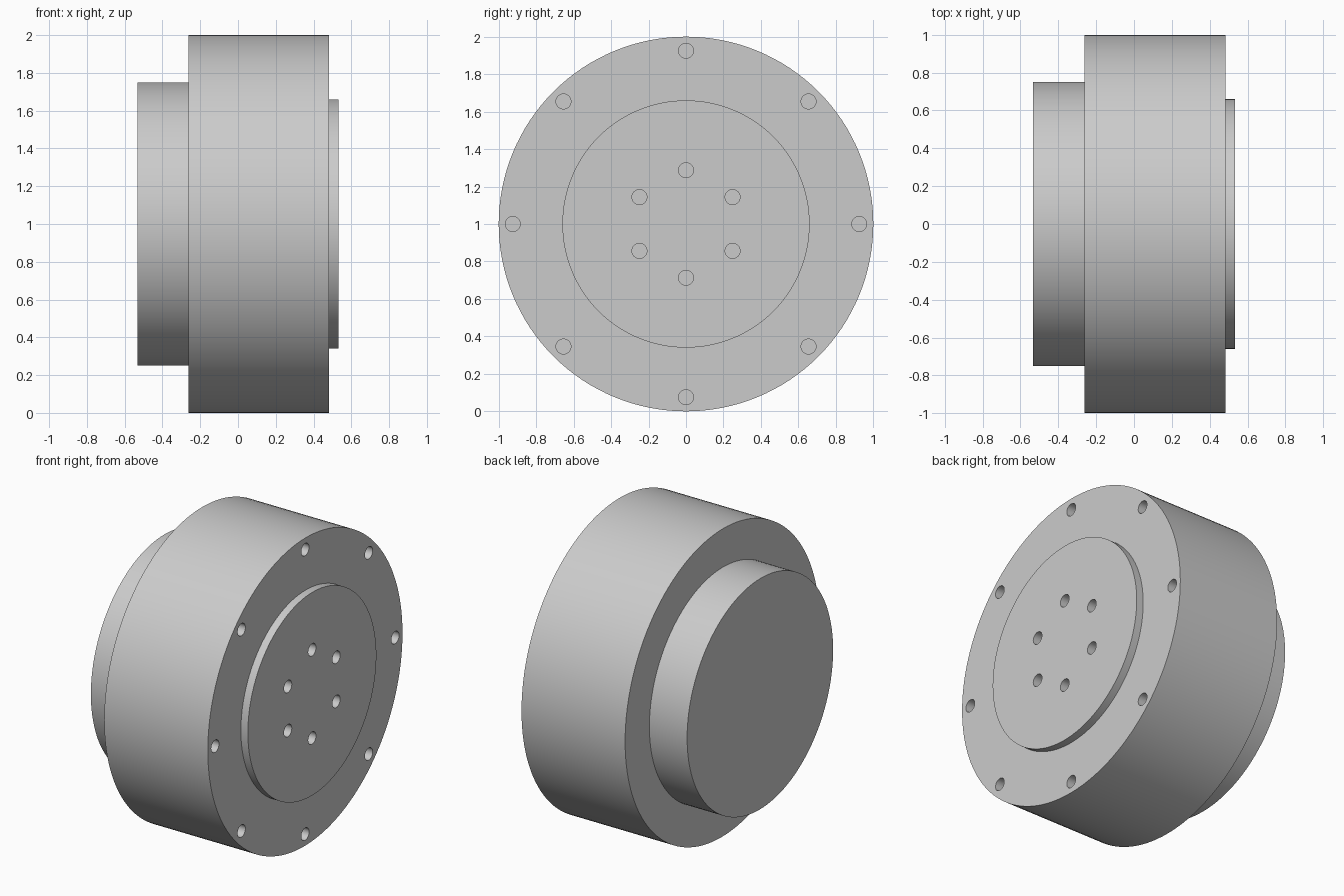
import bpy
import bmesh
import math
from mathutils import Matrix, Vector

cube = bpy.data.objects.get("Cube")
if cube:
    bpy.data.objects.remove(cube, do_unlink=True)

# Material
GREY = (0.6, 0.6, 0.6, 1)
grey = bpy.data.materials.new("plain grey")
grey.use_nodes = True
grey.diffuse_color = GREY
grey.node_tree.nodes["Principled BSDF"].inputs["Base Color"].default_value = GREY

# Main dimensions along the x axis
AXIS_Z = 1.0
BACK, HOUSING_BACK, HOUSING_FRONT, FRONT = -0.533, -0.262, 0.483, 0.533
SEAT = 0.25
COVER_R, HOUSING_R, FLANGE_R = 0.75, 1.0, 0.66
HOLE_R, HOLE_DEPTH = 0.04, 0.15


def finish(name, bm):
    bmesh.ops.recalc_face_normals(bm, faces=bm.faces)
    mesh = bpy.data.meshes.new(name)
    bm.to_mesh(mesh)
    bm.free()
    mesh.materials.append(grey)
    obj = bpy.data.objects.new(name, mesh)
    bpy.context.collection.objects.link(obj)
    return obj


def turned(name, profile, segments=128):
    """Closed body turned about the x axis; profile is (x, radius) points."""
    bm = bmesh.new()
    rings = []
    for x, r in profile:
        angles = [math.tau * i / segments for i in range(segments)]
        rings.append([bm.verts.new((x, r * math.cos(a), AXIS_Z + r * math.sin(a)))
                      for a in angles])
    for a, b in zip(rings, rings[1:]):
        for i in range(segments):
            j = (i + 1) % segments
            bm.faces.new((a[i], a[j], b[j], b[i]))
    bm.faces.new(rings[0])
    bm.faces.new(rings[-1])
    return finish(name, bm)


def drill_circle(obj, count, circle_r, face_x):
    """Drill evenly spaced blind holes into the face at face_x."""
    bm = bmesh.new()
    turn = Matrix.Rotation(math.pi / 2, 4, 'Y')
    for i in range(count):
        a = math.pi / 2 + math.tau * i / count
        centre = Vector((face_x, circle_r * math.cos(a), AXIS_Z + circle_r * math.sin(a)))
        bmesh.ops.create_cone(bm, cap_ends=True, segments=32, radius1=HOLE_R,
                              radius2=HOLE_R, depth=2 * HOLE_DEPTH,
                              matrix=Matrix.Translation(centre) @ turn)
    cutter = finish("hole_cutter", bm)
    cutter.hide_render = True
    mod = obj.modifiers.new("holes", 'BOOLEAN')
    mod.operation = 'DIFFERENCE'
    mod.solver = 'EXACT'
    mod.object = cutter
    bpy.context.view_layer.objects.active = obj
    bpy.ops.object.modifier_apply(modifier=mod.name)
    bpy.data.objects.remove(cutter, do_unlink=True)


# Rear cover
rear_cover = turned("rear_cover", [(BACK, COVER_R), (HOUSING_BACK, COVER_R)])

# Housing with a recessed seat for the flange
housing = turned("housing", [(HOUSING_BACK, HOUSING_R), (HOUSING_FRONT, HOUSING_R),
                             (HOUSING_FRONT, FLANGE_R), (SEAT, FLANGE_R)])
drill_circle(housing, 8, 0.925, HOUSING_FRONT)

# Output flange
output_flange = turned("output_flange", [(SEAT, FLANGE_R), (FRONT, FLANGE_R)])
drill_circle(output_flange, 6, 0.287, FRONT)

# Smooth shading with crisp rims
bpy.ops.object.select_all(action='DESELECT')
for part in (rear_cover, housing, output_flange):
    part.select_set(True)
bpy.context.view_layer.objects.active = housing
bpy.ops.object.shade_smooth_by_angle(angle=math.radians(30))
